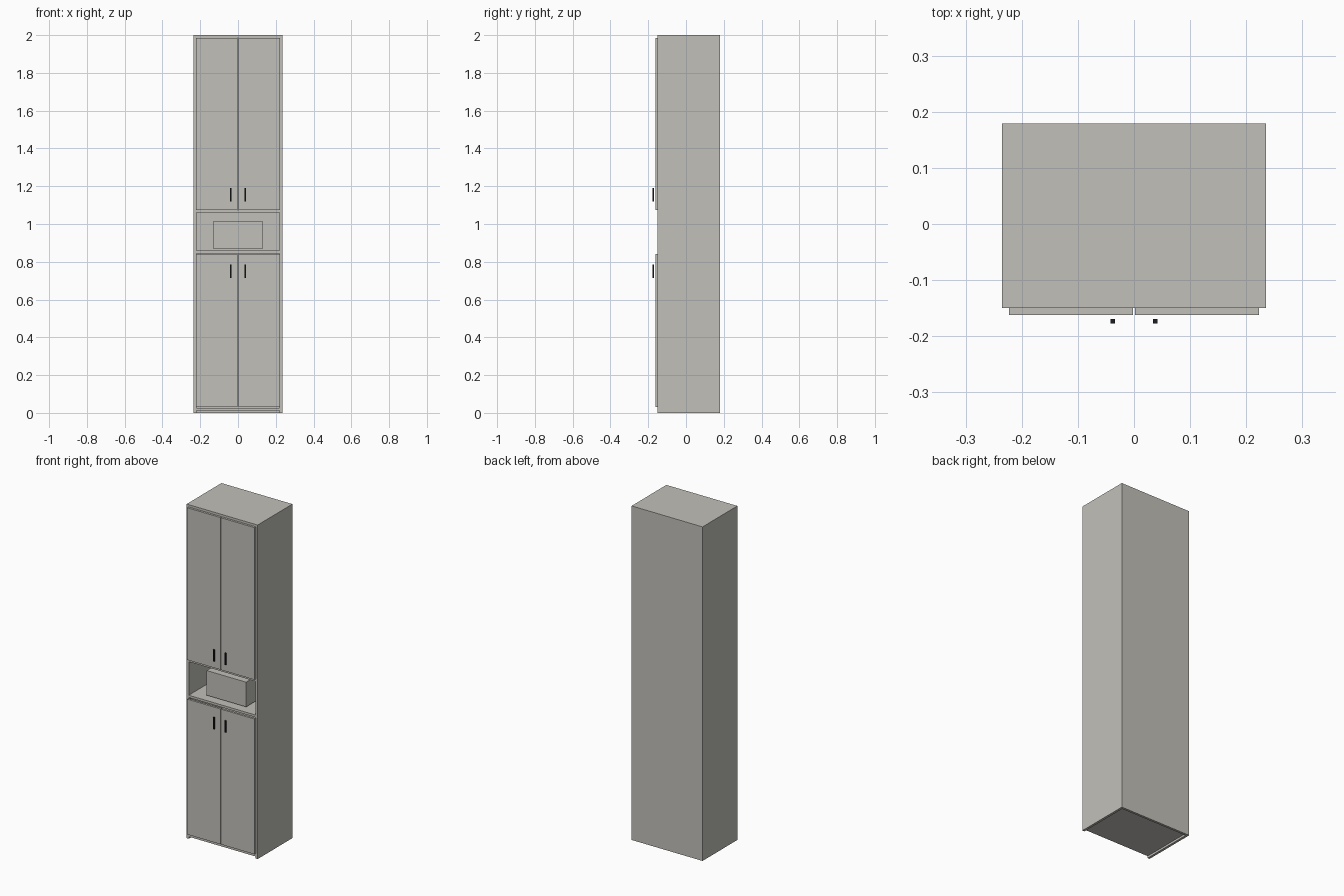
import bpy
import bmesh

cube = bpy.data.objects.get("Cube")
if cube:
    bpy.data.objects.remove(cube, do_unlink=True)


def material(name, rgb):
    mat = bpy.data.materials.new(name)
    mat.use_nodes = True
    mat.diffuse_color = (*rgb, 1)
    mat.node_tree.nodes["Principled BSDF"].inputs["Base Color"].default_value = (*rgb, 1)
    return mat


grey = material("warm_grey", (0.54, 0.53, 0.49))
dark = material("dark_metal", (0.012, 0.014, 0.017))


def box(name, x, y, z, mat=grey):
    """Box spanning the given (low, high) ranges."""
    bm = bmesh.new()
    bmesh.ops.create_cube(bm, size=1)
    spans = (x, y, z)
    for v in bm.verts:
        v.co = [lo + (c + 0.5) * (hi - lo) for c, (lo, hi) in zip(v.co, spans)]
    mesh = bpy.data.meshes.new(name)
    bm.to_mesh(mesh)
    bm.free()
    mesh.materials.append(mat)
    obj = bpy.data.objects.new(name, mesh)
    bpy.context.collection.objects.link(obj)
    return obj


W, FRONT, BACK, H, T = 0.235, -0.15, 0.179, 2.0, 0.014
inner = W - T
across = (-inner, inner)
depth = (FRONT, BACK - T)

# Carcass: back and horizontal boards between the sides
box("back_panel", across, (BACK - T, BACK), (0, H))
for name, bottom in (("bottom_board", 0.012), ("niche_floor", 0.845),
                     ("niche_ceiling", 1.06), ("top_board", H - T)):
    box(name, across, depth, (bottom, bottom + T))

# Sides, doors and handles, mirrored left and right
for side, s in (("left", 1), ("right", -1)):
    def span(a, b):
        return tuple(sorted((s * a, s * b)))

    box(f"{side}_side_panel", span(inner, W), (FRONT, BACK), (0, H))
    for level, door_z, handle_z in (("upper", (1.075, 1.986), (1.12, 1.19)),
                                    ("lower", (0.03, 0.84), (0.715, 0.785))):
        box(f"{level}_{side}_door", span(0.002, 0.223), (FRONT - 0.0125, FRONT), door_z)
        box(f"{level}_{side}_handle", span(0.034, 0.042), (-0.177, -0.169), handle_z, dark)

# Box standing in the open niche
box("niche_box", (-0.131, 0.131), (-0.11, 0.09), (0.868, 1.016))
